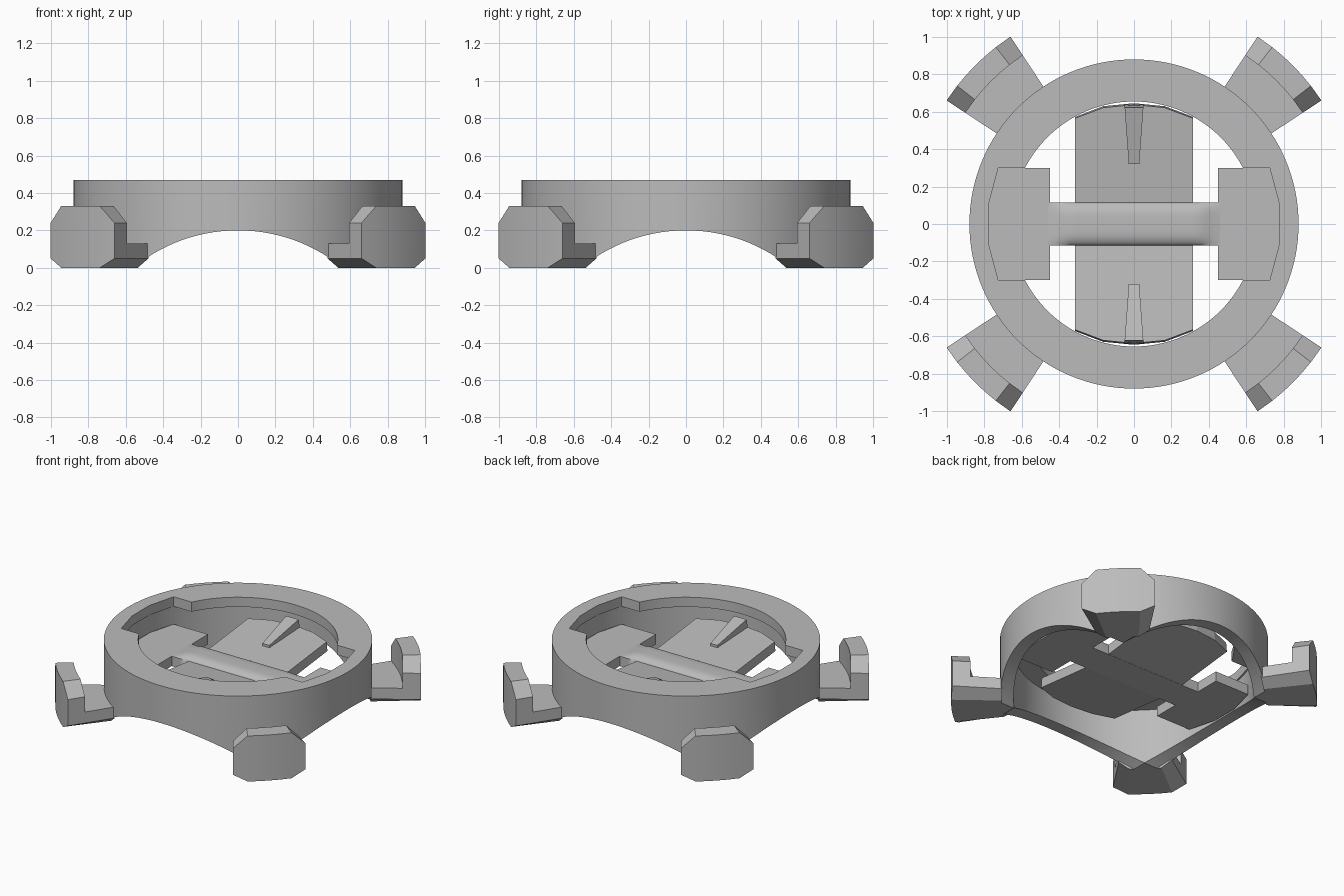
import bpy, bmesh
from math import sin, cos, radians, pi, sqrt

cube = bpy.data.objects.get("Cube")
if cube:
    bpy.data.objects.remove(cube, do_unlink=True)

GREY = (0.5, 0.5, 0.5, 1)
grey = bpy.data.materials.new("plain grey")
grey.use_nodes = True
grey.diffuse_color = GREY
grey.node_tree.nodes["Principled BSDF"].inputs["Base Color"].default_value = GREY


def loft(name, rings):
    """Skin a row of equal-length point loops and cap both ends."""
    bm = bmesh.new()
    rows = [[bm.verts.new(p) for p in ring] for ring in rings]
    n = len(rows[0])
    for a, b in zip(rows, rows[1:]):
        for i in range(n):
            j = (i + 1) % n
            bm.faces.new((a[i], a[j], b[j], b[i]))
    bm.faces.new(rows[0])
    bm.faces.new(rows[-1])
    bmesh.ops.recalc_face_normals(bm, faces=bm.faces)
    mesh = bpy.data.meshes.new(name)
    bm.to_mesh(mesh)
    bm.free()
    mesh.materials.append(grey)
    obj = bpy.data.objects.new(name, mesh)
    bpy.context.collection.objects.link(obj)
    return obj


def prism(name, outline, z0, z1):
    return loft(name, [[(x, y, z) for x, y in outline] for z in (z0, z1)])


def circle(r, n=128):
    return [(r * cos(2 * pi * i / n), r * sin(2 * pi * i / n)) for i in range(n)]


def cut(obj, cutter):
    cutter.hide_render = True
    mod = obj.modifiers.new("cut", "BOOLEAN")
    mod.operation = "DIFFERENCE"
    mod.solver = "EXACT"
    mod.object = cutter
    bpy.context.view_layer.objects.active = obj
    bpy.ops.object.modifier_apply(modifier=mod.name)
    bpy.data.objects.remove(cutter, do_unlink=True)


def smooth(obj, angle=30):
    bpy.ops.object.select_all(action="DESELECT")
    obj.select_set(True)
    bpy.context.view_layer.objects.active = obj
    bpy.ops.object.shade_smooth_by_angle(angle=radians(angle))


# Ring body: wide bore below, narrower lip at the top
R_OUT, R_BORE, R_LIP, TOP = 0.88, 0.79, 0.655, 0.47
ring = prism("ring_body", circle(R_OUT), 0, TOP)
cut(ring, prism("bore", circle(R_BORE), -0.1, 0.40))
cut(ring, prism("lip_opening", circle(R_LIP), 0.3, 0.6))

# Side pockets through the lip, above the mounting pads
POCKET = 0.3
arc = [(sqrt(0.785 ** 2 - y * y), y) for y in (-POCKET, -0.1, 0.1, POCKET)]
cut(ring, prism("pocket", arc + [(-x, -y) for x, y in arc], 0.35, 0.6))

# Crossing arches under the ring
ARCH_R, ARCH_Z = 0.884, -0.684
for axis in "xy":
    rings = []
    for d in (-1.2, 1.2):
        rings.append([(d, a, b + ARCH_Z) if axis == "x" else (a, d, b + ARCH_Z)
                      for a, b in circle(ARCH_R)])
    cut(ring, loft("arch", rings))
smooth(ring)

# Four clip feet on the diagonals, an L section swept around the ring
HALF = 11.6
for side, mid in (("back_left", 45), ("back_right", 135),
                  ("front_right", 225), ("front_left", 315)):
    rings = []
    for a in (-HALF, -7, -3.5, 0, 3.5, 7, HALF):
        edge = abs(a) == HALF
        low, high = (0.05, 0.24) if edge else (0, 0.33)
        t = radians(mid + a)
        section = [(0.87, low), (1.2, low), (1.2, high),
                   (1.08, high), (1.08, 0.13), (0.87, 0.13)]
        rings.append([(r * cos(t), r * sin(t), z) for r, z in section])
    smooth(loft("foot_" + side, rings), 15)

# Mounting pads joined to the bore wall
FLOOR, DECK = 0.2, 0.272
pad = [(0.45, -POCKET)] + arc + [(0.45, POCKET)]
for side, s in (("left", 1), ("right", -1)):
    prism("pad_" + side, [(s * x, y) for x, y in pad], FLOOR, DECK)

# Flexible hinge bar with a rounded crown that fades at both ends
BAR = 0.115
rings = []
for i in range(25):
    x = -0.46 + 0.92 * i / 24
    fade = min(1, (0.46 - abs(x)) / 0.12)
    fade = fade * fade * (3 - 2 * fade)
    crown = []
    for k in range(17):
        u = -1 + k / 8
        crown.append((x, BAR * u, DECK + 0.03 * fade * (1 - u ** 4)))
    rings.append([(x, -BAR, FLOOR)] + crown + [(x, BAR, FLOOR)])
smooth(loft("hinge_bar", rings), 50)

# Two flaps rising outward from the bar, each with a wedge-shaped catch
SLOPE, THICK, HALF_W = 0.11, 0.07, 0.315
end = [(HALF_W, 0.565), (0.165, 0.622), (0, 0.638), (-0.165, 0.622), (-HALF_W, 0.565)]
outline = [(-HALF_W, 0.1), (HALF_W, 0.1)] + end


def deck(y):
    return DECK + SLOPE * (y - BAR)


for side, s in (("back", 1), ("front", -1)):
    upper = [(x, s * y, deck(y)) for x, y in outline]
    lower = [(x, s * (y + SLOPE * THICK), deck(y) - THICK) for x, y in outline]
    loft("flap_" + side, [lower, upper])
    rings = []
    for y_low, y_top, w, z in ((0.32, 0.32, 0.028, 0.312), (0.638, 0.622, 0.05, 0.39)):
        base = deck(y_low) - 0.02
        rings.append([(-w, s * y_low, base), (w, s * y_low, base),
                      (w, s * y_top, z), (-w, s * y_top, z)])
    loft("catch_" + side, rings)
